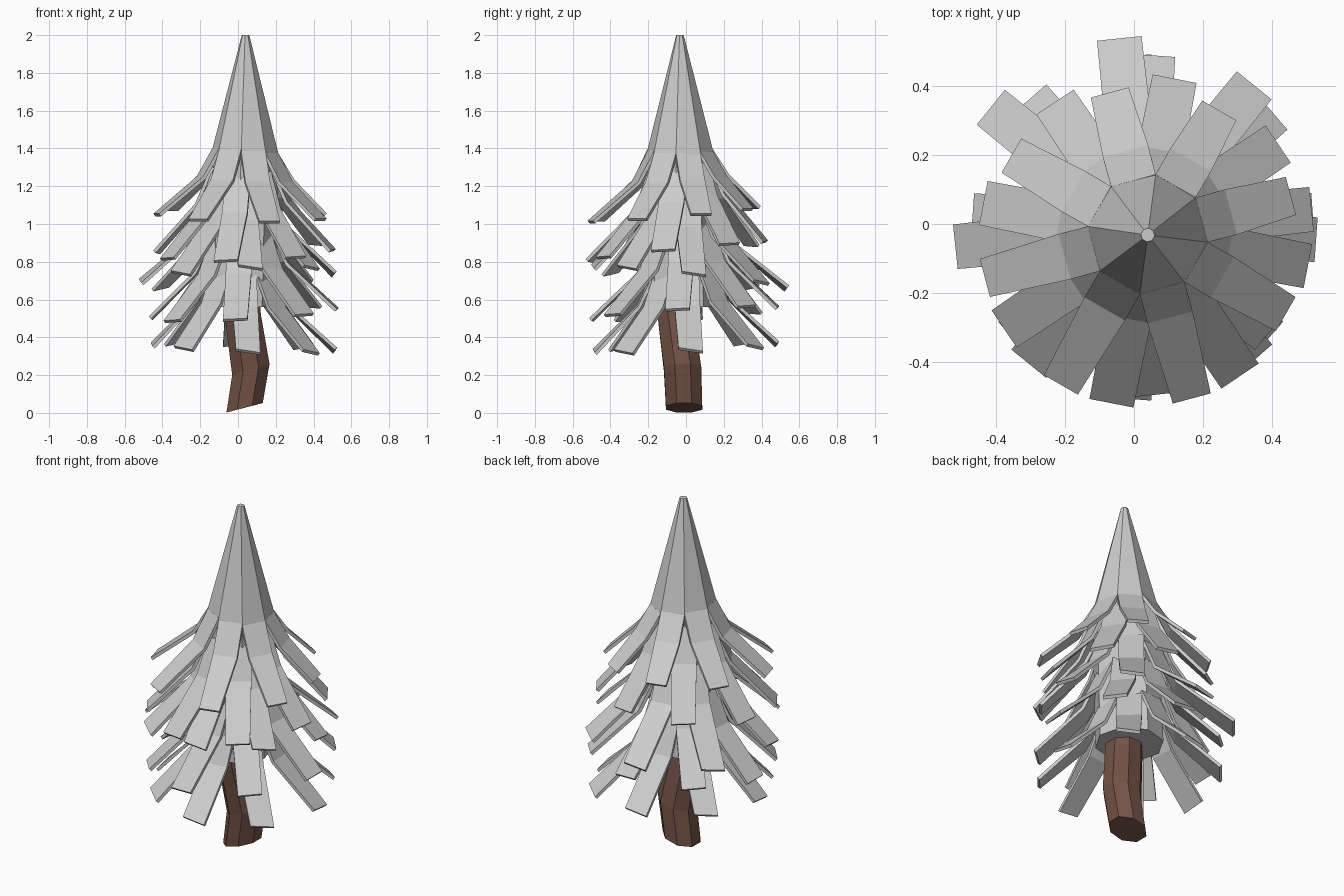
import bpy, bmesh, math
from mathutils import Vector

if "Cube" in bpy.data.objects:
    bpy.data.objects.remove(bpy.data.objects["Cube"])


def finish(name, bm, color=None):
    bmesh.ops.recalc_face_normals(bm, faces=bm.faces)
    me = bpy.data.meshes.new(name)
    bm.to_mesh(me)
    bm.free()
    ob = bpy.data.objects.new(name, me)
    bpy.context.collection.objects.link(ob)
    if color:
        mat = bpy.data.materials.new(name)
        mat.diffuse_color = color
        mat.use_nodes = True
        mat.node_tree.nodes["Principled BSDF"].inputs["Base Color"].default_value = mat.diffuse_color
        me.materials.append(mat)
    return ob


def loft(bm, rings):
    """Skin a list of equal-length rings and cap both ends."""
    vs = [[bm.verts.new(p) for p in ring] for ring in rings]
    n = len(vs[0])
    for a, b in zip(vs, vs[1:]):
        for i in range(n):
            j = (i + 1) % n
            bm.faces.new((a[i], a[j], b[j], b[i]))
    bm.faces.new(vs[0])
    bm.faces.new(vs[-1])


def octagon(cx, cy, z, r, slope=0.0, phase=0.0):
    pts = []
    for k in range(8):
        a = math.radians(phase + 45 * k)
        dx, dy = r * math.cos(a), r * math.sin(a)
        pts.append(Vector((cx + dx, cy + dy, z + slope * dx)))
    return pts


def leaf(bm, centre, angle, profile, twist=0.0, thick=0.018):
    """Bent slab; profile holds (radius, z, width), with the outer skin on it."""
    a = math.radians(angle)
    out = Vector((math.cos(a), math.sin(a), 0))
    side = Vector((-math.sin(a), math.cos(a), 0))
    rings = []
    for i, (r, z, w) in enumerate(profile):
        p, q = profile[max(i - 1, 0)], profile[min(i + 1, len(profile) - 1)]
        t = Vector((q[0] - p[0], q[1] - p[1])).normalized()
        inward = (out * t.y - Vector((0, 0, t.x))) * thick
        c = Vector((centre[0], centre[1], z)) + out * r
        h = side * w / 2
        if i == len(profile) - 1:
            h.z += twist * w / 2
        rings.append([c - h, c + h, c + h + inward, c - h + inward])
    loft(bm, rings)


# Bent trunk with slanted cuts
bm = bmesh.new()
loft(bm, [octagon(0.035, -0.01, 0.027, 0.104, 0.26, 22.5),
          octagon(0.068, -0.018, 0.23, 0.107, 0.3, 22.5),
          octagon(0.025, -0.055, 0.52, 0.104, 0.0, 22.5),
          octagon(0.02, -0.05, 0.75, 0.09, 0.0, 22.5)])
finish("trunk", bm, (0.17, 0.085, 0.06, 1))

# Pointed crown and the core hidden under the branches
bm = bmesh.new()
loft(bm, [octagon(0.015, -0.02, 0.56, 0.185, 0, -7.5),
          octagon(0.04, -0.03, 1.39, 0.175, -0.1, -7.5),
          octagon(0.04, -0.032, 2.0, 0.02, 0, -7.5)])
finish("crown", bm)

# Branch tiers: centre, angle offset, tip radius, tip shift, tip z, tilt in x and y, drop, twist
tiers = [
    ((0.04, -0.03), 15, 0.46, (-0.02, -0.04), 1.055, -0.02, 0.08, 0.34, 0.0),
    ((0.03, -0.03), -11, 0.48, (0.0, -0.02), 0.86, 0.03, 0.10, 0.45, 0.05),
    ((0.015, -0.01), 6, 0.52, (-0.02, 0.03), 0.72, 0.05, -0.10, 0.44, -0.15),
    ((0.02, -0.01), -4, 0.50, (0.01, 0.0), 0.53, 0.05, 0.06, 0.43, 0.05),
    ((0.02, -0.01), 4, 0.49, (0.01, 0.01), 0.35, -0.03, 0.04, 0.42, -0.15),
]
for n, (centre, offset, tip_r, shift, tip_z, sx, sy, drop, twist) in enumerate(tiers):
    bm = bmesh.new()
    for k in range(8):
        ang = offset + 45 * k
        ca, sa = math.cos(math.radians(ang)), math.sin(math.radians(ang))
        tz = tip_z + tip_r * (sx * ca + sy * sa)
        tr = tip_r + shift[0] * ca + shift[1] * sa
        top = 1.39 - 0.016 * ca if n == 0 else tz + drop
        leaf(bm, centre, ang, [
            (0.162, top, 0.134),
            (0.25, tz + (top - tz) * 0.56, 0.136),
            (tr, tz, 0.114 if n == 0 else 0.13),
        ], twist)
    finish("branch_tier_%d" % (n + 1), bm)
